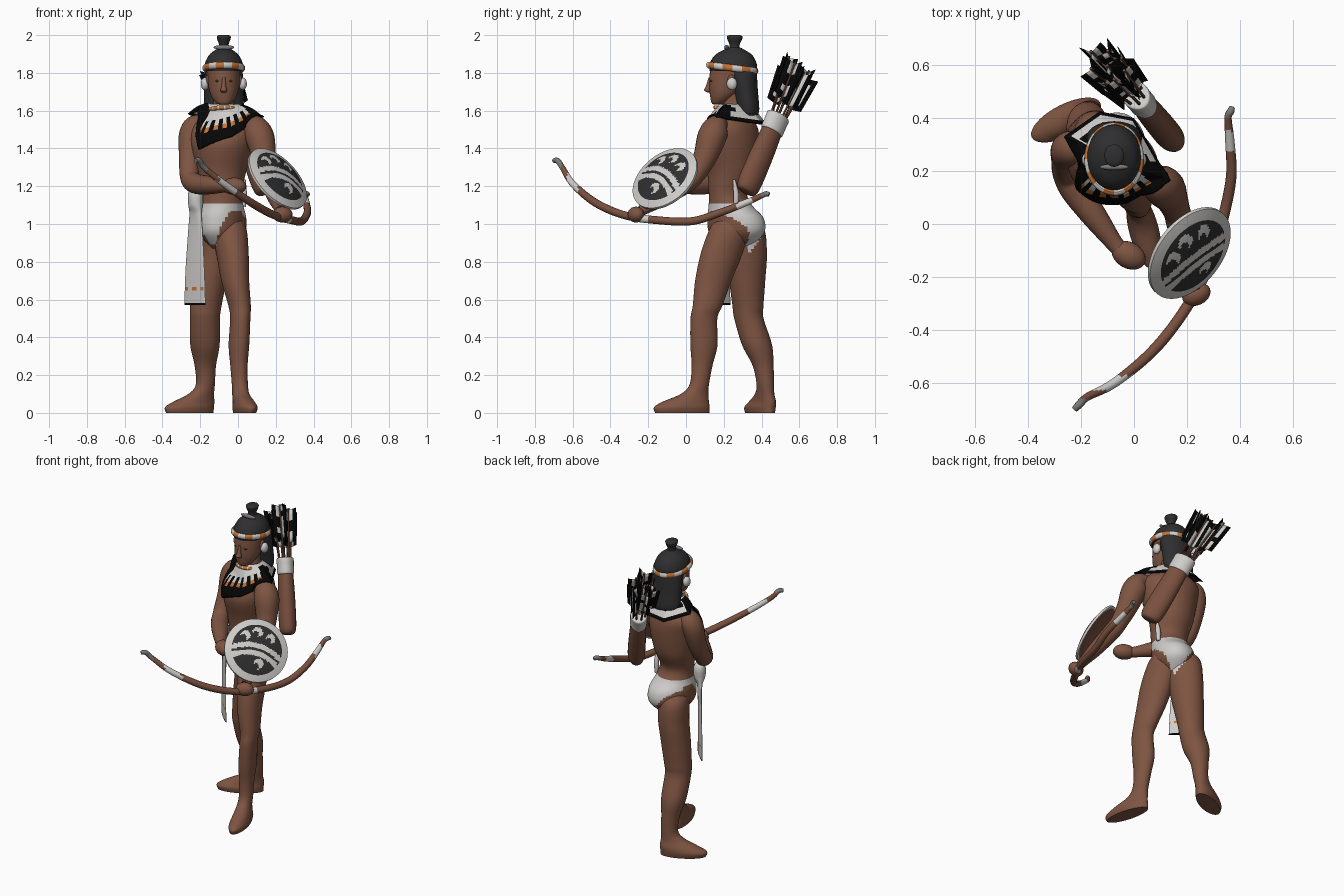
import bpy, bmesh, math, random
from mathutils import Vector, Matrix
from mathutils.bvhtree import BVHTree

if "Cube" in bpy.data.objects:
    bpy.data.objects.remove(bpy.data.objects["Cube"])
random.seed(4)

def mat(name, r, g, b):
    m = bpy.data.materials.new(name)
    m.diffuse_color = (r, g, b, 1)
    m.use_nodes = True
    m.node_tree.nodes["Principled BSDF"].inputs["Base Color"].default_value = m.diffuse_color
    return m

SKIN = mat("skin brown", .21, .09, .054)
WHITE = mat("off white", .62, .61, .59)
HAIR = mat("hair charcoal", .028, .028, .03)
BLACK = mat("black", .002, .002, .002)
ORANGE = mat("orange", .55, .17, .035)
GREY = mat("grey", .2, .19, .18)
WOOD = mat("wood brown", .19, .08, .048)
LIP = mat("dark skin", .13, .055, .035)

def make(name, verts, faces, mats, rule=None):
    me = bpy.data.meshes.new(name)
    bm = bmesh.new()
    vs = [bm.verts.new(v) for v in verts]
    for k, f in enumerate(faces):
        face = bm.faces.new([vs[i] for i in f])
        if rule:
            face.material_index = rule(face.calc_center_median(), k)
    bmesh.ops.recalc_face_normals(bm, faces=bm.faces)
    bm.to_mesh(me)
    bm.free()
    for m in mats:
        me.materials.append(m)
    ob = bpy.data.objects.new(name, me)
    bpy.context.collection.objects.link(ob)
    return ob

def skin(name, rings, mats, rule=None, caps=True):
    n = len(rings[0])
    faces = [(i*n+j, i*n+(j+1) % n, (i+1)*n+(j+1) % n, (i+1)*n+j)
             for i in range(len(rings)-1) for j in range(n)]
    if caps:
        faces += [tuple(range(n)), tuple(range((len(rings)-1)*n, len(rings)*n))]
    return make(name, [p for r in rings for p in r], faces, mats, rule)

def spline(pts, sub):
    out = []
    for i in range(len(pts)-1):
        a, b, c, d = pts[max(i-1, 0)], pts[i], pts[i+1], pts[min(i+2, len(pts)-1)]
        for s in range(sub):
            t = s/sub
            out.append([.5*(2*q+(r-p)*t+(2*p-5*q+4*r-w)*t*t+(3*q-p-3*r+w)*t**3)
                        for p, q, r, w in zip(a, b, c, d)])
    return out + [list(pts[-1])]

def loft(name, st, mats, yaw=0, n=32, sub=5, rule=None):
    """Horizontal ellipses (x, y, z, half length along yaw, half width)."""
    cy, sy, rings = math.cos(yaw), math.sin(yaw), []
    for x, y, z, a, b in spline(st, sub):
        ring = []
        for k in range(n):
            t = math.tau*k/n
            u, v = a*math.cos(t), b*math.sin(t)
            ring.append((x+u*cy-v*sy, y+u*sy+v*cy, z))
        rings.append(ring)
    return skin(name, rings, mats, rule)

def sweep(name, st, mats, n=20, sub=5, rule=None):
    """Round tube through points (x, y, z, radius)."""
    p = spline(st, sub)
    c = [Vector(q[:3]) for q in p]
    rings, u = [], Vector((.31, .2, .93))
    for i, q in enumerate(p):
        t = (c[min(i+1, len(c)-1)]-c[max(i-1, 0)]).normalized()
        u = (u-t*u.dot(t)).normalized()
        v = t.cross(u)
        rings.append([c[i]+q[3]*(u*math.cos(math.tau*k/n)+v*math.sin(math.tau*k/n)) for k in range(n)])
    return skin(name, rings, mats, rule)

def blob(name, loc, size, m, rot=(0, 0, 0)):
    bpy.ops.mesh.primitive_uv_sphere_add(segments=20, ring_count=12, radius=1, location=loc, rotation=rot)
    ob = bpy.context.object
    ob.name, ob.scale = name, size
    ob.data.materials.append(m)
    return ob

# Body: loincloth painted on torso and legs by one rule (narrow in front, fuller behind)
def cloth(c, k):
    lat = (c.x+.088)*.88-(c.y-.25)*.47
    front = (c.x+.088)*.47+(c.y-.25)*.88 < 0
    low = .89+2.3*max(abs(lat)-.02, 0) if front else .85+1.6*abs(lat)
    return int(low < c.z < 1.105 or 1.072 < c.z < 1.105)

torso = loft("torso", [(-.09, .26, .87, .05, .07), (-.085, .268, .95, .115, .148), (-.085, .262, 1.03, .125, .152),
    (-.087, .235, 1.1, .115, .115), (-.09, .222, 1.17, .112, .1), (-.09, .24, 1.28, .135, .128),
    (-.085, .233, 1.42, .168, .152), (-.08, .245, 1.51, .175, .128), (-.075, .25, 1.57, .13, .085),
    (-.075, .25, 1.62, .062, .062), (-.075, .24, 1.72, .052, .056)], [SKIN, WHITE], -.36, 56, 9, cloth)
loft("left_leg", [(.035, -.02, 0, .148, .05), (.037, -.022, .03, .152, .056), (.03, 0, .06, .125, .05),
    (.015, .045, .1, .075, .043), (.01, .07, .15, .052, .042), (.005, .085, .25, .056, .045),
    (.005, .095, .36, .073, .053), (.012, .095, .5, .072, .052), (.008, .115, .57, .08, .058),
    (-.015, .145, .7, .098, .072), (-.03, .19, .85, .112, .084), (-.05, .235, .98, .108, .092),
    (-.06, .24, 1.06, .06, .06)], [SKIN, WHITE], math.atan2(-.285, .075), 40, 8, cloth)
loft("right_leg", [(-.255, .392, 0, .138, .054), (-.257, .392, .03, .142, .06), (-.233, .405, .06, .118, .054),
    (-.195, .416, .1, .073, .045), (-.173, .42, .15, .052, .045), (-.173, .408, .25, .057, .055),
    (-.175, .376, .36, .077, .08), (-.175, .333, .5, .08, .077), (-.17, .328, .57, .084, .082),
    (-.153, .324, .7, .09, .097), (-.133, .32, .85, .094, .112), (-.12, .296, .98, .092, .12),
    (-.1, .26, 1.06, .06, .07)], [SKIN, WHITE], math.atan2(-.45, -.89), 40, 8, cloth)
arm_r = sweep("right_arm", [(-.17, .28, 1.53, .03), (-.215, .285, 1.52, .062), (-.245, .28, 1.47, .068),
    (-.255, .25, 1.36, .058), (-.255, .19, 1.25, .052), (-.225, .13, 1.215, .054), (-.15, .03, 1.205, .048),
    (-.08, -.065, 1.2, .034), (-.05, -.1, 1.2, .032)], [SKIN])
arm_l = sweep("left_arm", [(.05, .2, 1.53, .03), (.085, .165, 1.515, .065), (.115, .137, 1.46, .077),
    (.138, .103, 1.36, .064), (.16, .052, 1.265, .052), (.175, 0, 1.215, .052), (.2, -.12, 1.14, .044),
    (.22, -.21, 1.085, .03), (.225, -.24, 1.07, .028)], [SKIN])
blob("right_fist", (-.02, -.118, 1.2), (.068, .05, .046), SKIN, (0, 0, -.5))
blob("left_fist", (.235, -.265, 1.05), (.056, .042, .042), SKIN, (0, 0, .4))

# Head and face
hx = -.075
loft("head", [(hx, .165, 1.632, .02, .02), (hx, .175, 1.642, .042, .04), (hx, .195, 1.675, .066, .067),
    (hx, .215, 1.72, .08, .092), (hx, .237, 1.79, .086, .112), (hx, .245, 1.85, .082, .105),
    (hx, .25, 1.88, .04, .06)], [SKIN], 0, 32)
loft("nose", [(hx, .12, 1.697, .012, .008), (hx, .113, 1.708, .018, .018), (hx, .119, 1.73, .012, .014),
    (hx, .127, 1.775, .008, .008)], [SKIN], 0, 14)
blob("mouth", (hx, .137, 1.672, ), (.022, .007, .006), LIP)
for s in (-1, 1):
    blob("eye", (hx+s*.033, .134, 1.757), (.014, .006, .005), LIP)
    blob("ear", (hx+s*.086, .24, 1.755), (.012, .022, .035), SKIN)
    blob("ear_spool", (hx+s*.1, .243, 1.742), (.022, .028, .033), WHITE)

# Hair, bun, headband
loft("hair_cap", [(hx, .25, 1.81, .1, .125), (hx, .25, 1.85, .1, .124), (hx, .252, 1.895, .078, .098),
    (hx, .255, 1.925, .04, .05), (hx, .255, 1.935, .025, .03)], [HAIR])
loft("back_hair", [(hx, .33, 1.575, .09, .05), (hx, .328, 1.61, .104, .06), (hx, .315, 1.7, .104, .066),
    (hx, .3, 1.78, .102, .076), (hx, .285, 1.85, .09, .085)], [HAIR])
loft("hair_bun", [(hx, .255, 1.915, .03, .032), (hx, .257, 1.945, .024, .026), (hx, .258, 1.975, .034, .038),
    (hx, .258, 1.992, .037, .042), (hx, .258, 2.0, .026, .03)], [HAIR])
blob("hair_ornament", (hx, .215, 1.935), (.055, .012, .013), GREY)

def torus(name, loc, ra, rb, r, h, tilt, mats, period, cut, n=64):
    rings = []
    for i in range(n+1):
        t = math.tau*i/n
        ring = []
        for j in range(12):
            f = math.tau*j/12
            k = r*math.cos(f)
            y = (rb+k)*math.sin(t)
            ring.append((loc[0]+(ra+k)*math.cos(t), loc[1]+y, loc[2]+h*math.sin(f)-tilt*y))
        rings.append(ring)
    return skin(name, rings, mats, lambda c, k: int((k//12) % period < cut), False)
torus("headband", (hx, .245, 1.826), .1, .125, .013, .018, .12, [ORANGE, WHITE], 8, 4)
torus("bead_necklace", (hx, .237, 1.6), .075, .08, .012, .012, .2, [ORANGE, WHITE], 4, 1)

# Shoulder cape, pushed outside the body
trees = [BVHTree.FromPolygons([v.co for v in o.data.vertices], [p.vertices for p in o.data.polygons])
         for o in (torso, arm_r, arm_l)]
corners = [Vector(c) for c in ((-.265, .33, 1.585), (-.215, .24, 1.6), (-.2, .13, 1.395), (-.03, .075, 1.465),
                               (.135, .165, 1.565), (.0, .4, 1.53), (-.13, .425, 1.53))]
outline = [corners[i].lerp(corners[(i+1) % 7], k/20) for i in range(7) for k in range(20)]
steps, neck, rings = 18, Vector((hx, .24, 1.635)), []
for s in range(steps+1):
    ring = []
    for o in outline:
        d = o-neck
        d.z = 0
        p = (neck+d.normalized()*.066).lerp(o, s/steps)
        p.z += .02*math.sin(math.pi*s/steps)
        for _ in range(3):
            for tr in trees:
                loc, nor, _i, _d = tr.find_nearest(p)
                if (p-loc).dot(nor) < .012:
                    p = loc+nor*.012
        ring.append(p)
    rings.append(ring)

def cape_rule(c, k):
    s, j = k//140, k % 140
    if 36 <= j < 76:      # front bib with pendants
        edge = 9+(3 if j % 6 < 3 else 0)
        return 1 if s < edge else 2 if s < edge+2 and j % 6 < 3 else 0
    if 86 <= j < 138:     # pale back with dark stripes
        return int(s < 16 and not (8 <= s < 12 and j % 16 < 9))
    return int(s < 4)
cape = skin("shoulder_cape", rings, [BLACK, WHITE, ORANGE], cape_rule, False)
cape.modifiers.new("thickness", 'SOLIDIFY').thickness = .008

# Hanging loincloth flap, knot, and tied end at the hip
def flap_rule(c, k):
    if c.z < .585:
        return 1
    return 2 if .645 < c.z < .66 and k % 4 < 2 else 0
loft("loincloth_flap", [(-.228, .178, .572, .08, .006), (-.228, .178, .75, .072, .007), (-.226, .178, .95, .055, .009),
    (-.225, .178, 1.05, .044, .016), (-.225, .178, 1.1, .042, .034), (-.225, .178, 1.15, .043, .038),
    (-.225, .178, 1.18, .035, .028), (-.225, .178, 1.19, .015, .012)],
    [WHITE, BLACK, ORANGE], -.8, 28, 12, flap_rule)
sweep("tied_end", [(.03, .265, 1.09, .012), (.032, .265, 1.16, .015), (.035, .255, 1.235, .006)], [WHITE], 10)

# Shield: shallow dome with painted bands and spots
N = Vector((.63, -.5, .59)).normalized()
M = Matrix.Translation((.213, -.113, 1.243)) @ N.to_track_quat('Z', 'Y').to_matrix().to_4x4()
Mi, R = M.inverted(), .196
prof = [(.02+.98*i/24, .04*(1-(i/24)**2)) for i in range(25)] + [(1.0, -.014), (.93, -.014), (.5, .008), (.02, .02)]
spots = [(-.28, .5), (.12, .55), (.48, .28), (-.05, -.45)]
def shield_rule(c, k):
    q = Mi @ c
    u, v = q.x/R, q.y/R
    if 26*72 <= k < 28*72 or k == 28*72+1:
        return 2
    if k >= 24*72 and k != 28*72 or math.hypot(u, v) > .8:
        return 0
    d = math.hypot(u+.55, v+1.3)
    if 1.2 < d < 1.36 or 1.44 < d < 1.6:
        return 0
    return int(not any(math.hypot(u-a, v-b) < .16 and math.hypot(u-a+.08, v-b+.06) > .09 for a, b in spots))
skin("shield", [[M @ Vector((r*R*math.cos(math.tau*j/72), r*R*math.sin(math.tau*j/72), z)) for j in range(72)]
                for r, z in prof], [WHITE, HAIR, WOOD], shield_rule)

# Bow with pale bindings
def bow_rule(c, k):
    if c.y < -.66 or c.y > .4:
        return 2
    return int(-.63 < c.y < -.57 or .27 < c.y < .35 or -.24 < c.y < -.2)
sweep("bow", [(-.225, -.7, 1.335, .012), (-.205, -.68, 1.335, .015), (-.175, -.652, 1.295, .015),
    (-.07, -.597, 1.21, .018), (.075, -.475, 1.11, .021), (.195, -.32, 1.045, .021), (.285, -.15, 1.02, .021),
    (.338, .03, 1.015, .021), (.367, .18, 1.06, .02), (.362, .31, 1.11, .018), (.355, .4, 1.15, .014),
    (.365, .425, 1.16, .014), (.37, .44, 1.155, .011)], [WOOD, WHITE, GREY], 14, 8, bow_rule)

# Quiver: oval section, narrower sideways
B, T = Vector((.14, .325, 1.19)), Vector((.005, .488, 1.57))
A = (T-B).normalized()
side = A.cross(Vector((0, 0, 1))).normalized()
up = side.cross(A)
def on(t, r):
    return (*B.lerp(T, t), r)
for ob in (sweep("quiver", [on(-.06, .03), on(-.03, .058), on(.1, .07), on(.5, .068), on(.82, .06)], [WOOD], 24),
           sweep("quiver_collar", [on(.78, .061), on(.8, .068), on(.9, .068), on(1, .068), on(1.01, .05)], [WHITE], 24)):
    for v in ob.data.vertices:
        v.co -= side*(v.co-B).dot(side)*.25

# Arrows: shafts fanning out, three vanes each
for i in range(8):
    f = math.tau*i/7
    off = Vector() if i == 7 else side*math.cos(f)*.75+up*math.sin(f)
    p0, p1 = T-A*.1+off*.035, T+A*(.27+.025*(i % 3))+off*.08+Vector((-.015, 0, 0))
    sweep("arrow_shaft", [(*p0, .006), (*p0.lerp(p1, .5), .006), (*p1, .006)], [WOOD], 8, 1)
    ax = (p1-p0).normalized()
    e = ax.cross(Vector((1, .3, 0))).normalized()
    for j in range(3):
        w = Matrix.Rotation(math.tau*j/3+i, 3, ax) @ e
        verts, faces = [], []
        for s in range(7):
            base = p1-ax*(.21-.033*s)
            verts += [base, base+w*.026+ax*.008, base+w*.05+ax*.016]
        for s in range(6):
            faces += [(3*s+c, 3*s+c+1, 3*s+c+4, 3*s+c+3) for c in (0, 1)]
        make("arrow_vane", verts, faces, [BLACK, WHITE],
             lambda c, k: int(k % 2 == 0 and random.random() < .6)).modifiers.new("t", 'SOLIDIFY').thickness = .002

# Smooth shading with sharp edges kept
bpy.ops.object.select_all(action='SELECT')
bpy.context.view_layer.objects.active = torso
bpy.ops.object.shade_smooth_by_angle(angle=math.radians(40))
